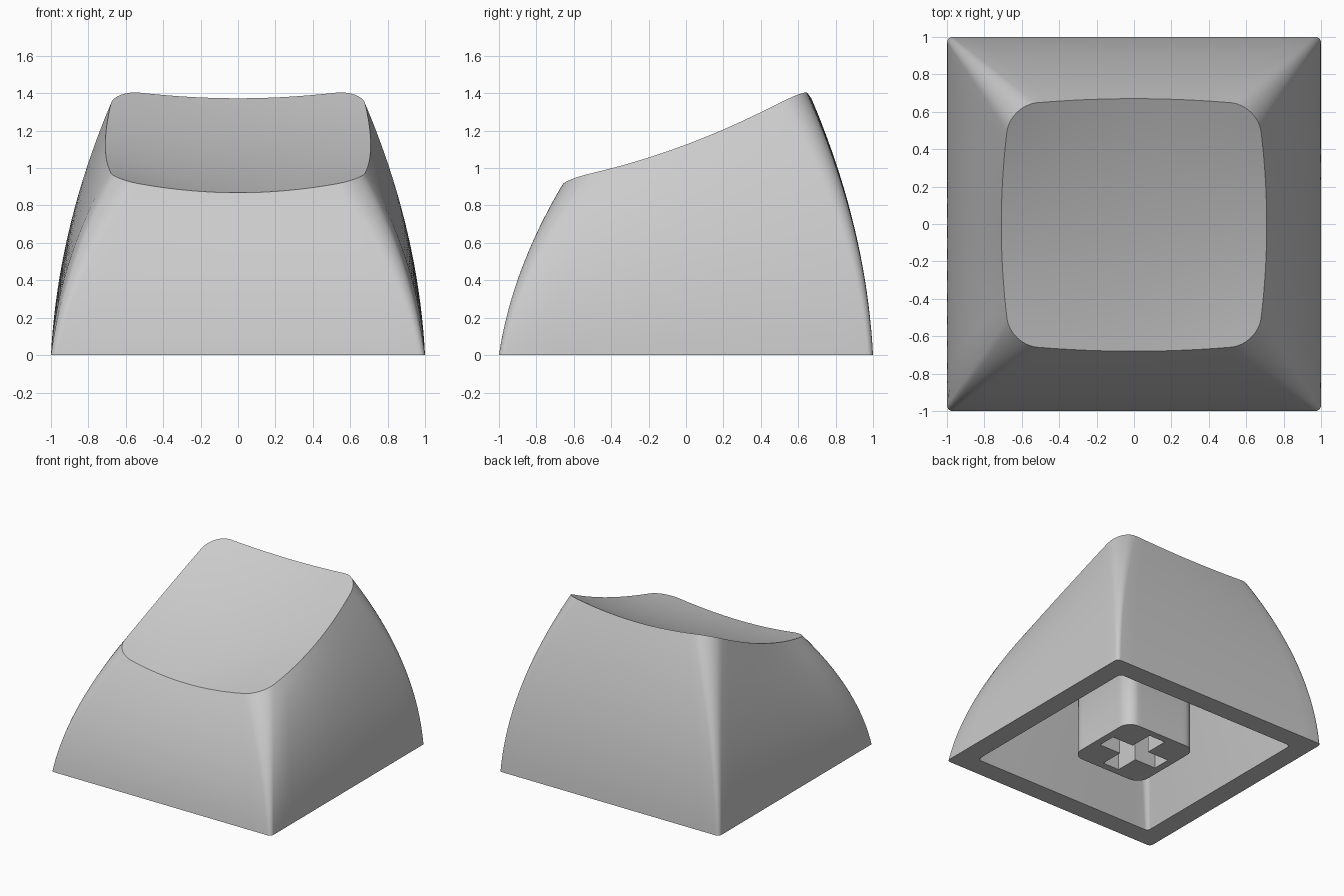
import bpy, bmesh, math

old = bpy.data.objects.get("Cube")
if old:
    bpy.data.objects.remove(old, do_unlink=True)

SIDE, CORNER, LEVELS = 16, 8, 20

grey = bpy.data.materials.new("plain grey")
grey.use_nodes = True
grey.diffuse_color = (0.6, 0.6, 0.6, 1)
grey.node_tree.nodes["Principled BSDF"].inputs["Base Color"].default_value = (0.6, 0.6, 0.6, 1)


def dish(x, y):
    """Height of the scooped, sloping top."""
    return 1.07 + 0.375 * y + 0.115 * y * y + x * x * (0.11 + 0.1 * y * y)


def rounded(a, b, r):
    """Rounded rectangle with the same point count for any size."""
    pts = []
    for k, (sx, sy) in enumerate([(1, 1), (-1, 1), (-1, -1), (1, -1)]):
        cx, cy = sx * (a - r), sy * (b - r)
        for i in range(CORNER + 1):
            t = math.pi / 2 * (k + i / CORNER)
            pts.append((cx + r * math.cos(t), cy + r * math.sin(t)))
        # straight run to the next corner
        nx, ny = [(-1, 1), (-1, -1), (1, -1), (1, 1)][k]
        t = math.pi / 2 * (k + 1)
        ex, ey = nx * (a - r) + r * math.cos(t), ny * (b - r) + r * math.sin(t)
        px, py = pts[-1]
        for i in range(1, SIDE):
            f = i / SIDE
            pts.append((px + (ex - px) * f, py + (ey - py) * f))
    return pts


def bulged(a, b, r):
    """Rounded rectangle whose sides bow outward."""
    return [(x * (1 + 0.075 * (1 - (y / b) ** 2)),
             y * (1 + 0.055 * (1 - (x / a) ** 2)) - 0.005) for x, y in rounded(a, b, r)]


def ring(bm, pts):
    return [bm.verts.new(p) for p in pts]


def bridge(bm, lo, hi):
    n = len(lo)
    for i in range(n):
        j = (i + 1) % n
        bm.faces.new((lo[i], lo[j], hi[j], hi[i]))


def crease(bm, loop):
    for i, v in enumerate(loop):
        e = bm.edges.get((v, loop[(i + 1) % len(loop)]))
        if e:
            e.smooth = False


def cover(bm, loop, height):
    """Fill a loop with shrinking rings that follow a height function."""
    outer = [v.co.copy() for v in loop]
    prev = loop
    for k in range(9, 0, -1):
        s = k / 10
        cur = ring(bm, [(c.x * s, c.y * s, height(c.x * s, c.y * s)) for c in outer])
        bridge(bm, prev, cur)
        prev = cur
    mid = bm.verts.new((0, 0, height(0, 0)))
    for i, v in enumerate(prev):
        bm.faces.new((v, prev[(i + 1) % len(prev)], mid))


def finish(bm, name):
    bmesh.ops.recalc_face_normals(bm, faces=bm.faces)
    for f in bm.faces:
        f.smooth = True
    me = bpy.data.meshes.new(name)
    bm.to_mesh(me)
    bm.free()
    me.materials.append(grey)
    ob = bpy.data.objects.new(name, me)
    bpy.context.collection.objects.link(ob)
    return ob


# Shell: curved outer walls, dished top, hollow underside
bm = bmesh.new()
base, top = rounded(1, 1, 0.03), bulged(0.66, 0.64, 0.14)
rings = []
for k in range(LEVELS + 1):
    t = k / LEVELS
    pts = []
    for (x0, y0), (x1, y1) in zip(base, top):
        z1 = dish(x1, y1)
        lean = 0.2 if y0 < -0.96 else 0.11
        w = 2 * t * (1 - t) * lean + t * t
        pts.append((x0 + (x1 - x0) * w, y0 + (y1 - y0) * w, z1 * t))
    rings.append(ring(bm, pts))
for lo, hi in zip(rings, rings[1:]):
    bridge(bm, lo, hi)
cover(bm, rings[-1], dish)


def ceiling(x, y):
    return dish(x, y) - 0.2


rim = ring(bm, [(x, y, 0) for x, y in rounded(0.835, 0.835, 0.03)])
inner = ring(bm, [(x, y, ceiling(x, y)) for x, y in rounded(0.58, 0.56, 0.06)])
bridge(bm, rings[0], rim)
bridge(bm, rim, inner)
cover(bm, inner, ceiling)
for loop in (rings[0], rings[-1], rim, inner):
    crease(bm, loop)
finish(bm, "keycap_shell")

# Stem: rounded post with a cross-shaped socket
bm = bmesh.new()
post = rounded(0.33, 0.33, 0.1)
L, W = 0.27, 0.075
quarter = [(L, -W), (L, W), (W, W)]
cross = []
for k in range(4):
    c, s = round(math.cos(k * math.pi / 2)), round(math.sin(k * math.pi / 2))
    cross += [(x * c - y * s, x * s + y * c) for x, y in quarter]
foot = ring(bm, [(x, y, 0) for x, y in post])
head = ring(bm, [(x, y, dish(x, y) - 0.12) for x, y in post])
mouth = ring(bm, [(x, y, 0) for x, y in cross])
floor = ring(bm, [(x, y, 0.5) for x, y in cross])
bridge(bm, foot, head)
bridge(bm, mouth, floor)
bm.faces.new(floor)
bm.faces.new(head)
rim_edges = [e for e in bm.edges if all(abs(v.co.z) < 1e-6 for v in e.verts)]
bmesh.ops.triangle_fill(bm, edges=rim_edges, use_beauty=True)
crease(bm, foot)
for a, b in zip(mouth, floor):
    bm.edges.get((a, b)).smooth = False
crease(bm, mouth)
crease(bm, floor)
finish(bm, "switch_stem")
